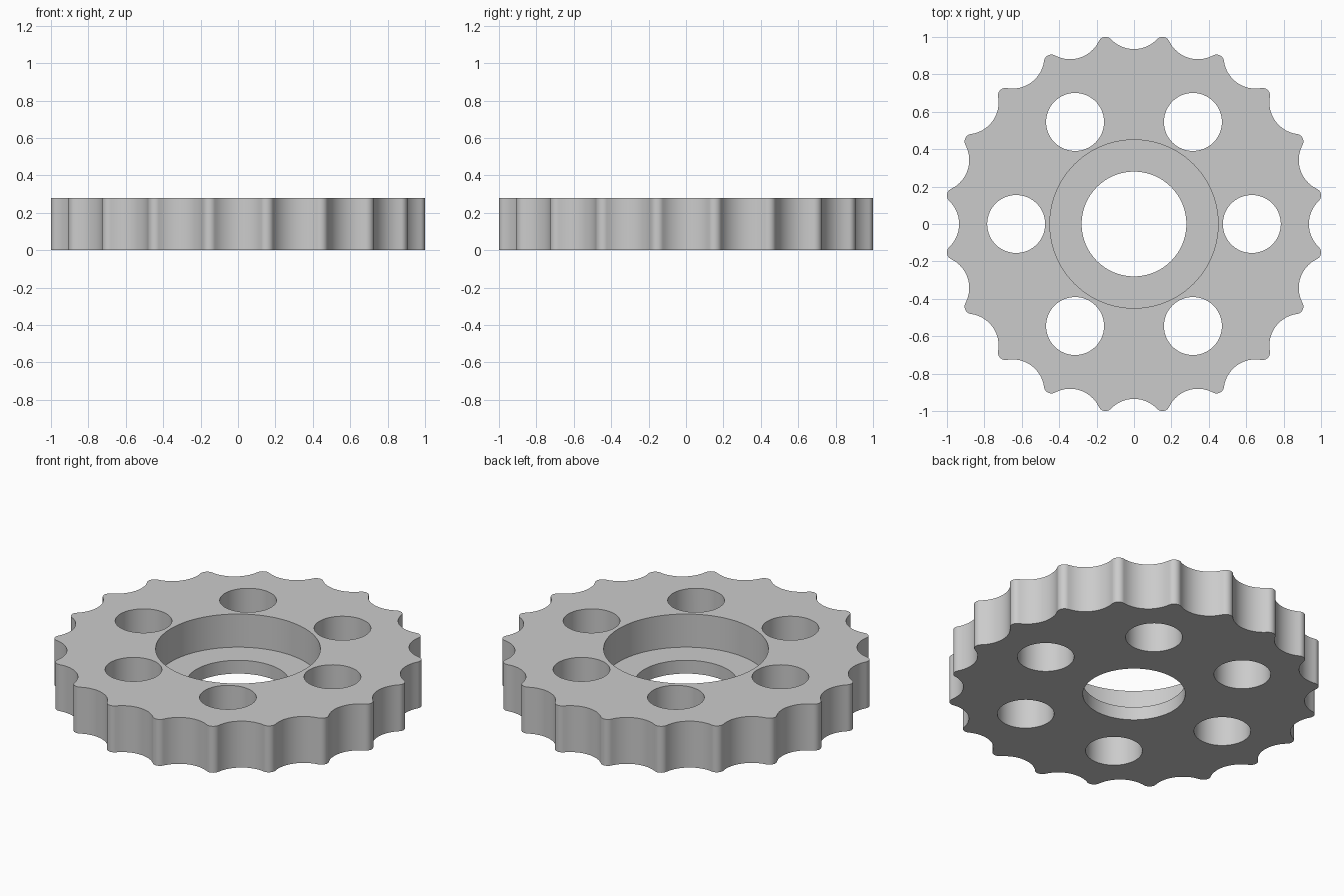
import bpy
import bmesh
from math import pi, sin, cos, atan2

if "Cube" in bpy.data.objects:
    bpy.data.objects.remove(bpy.data.objects["Cube"], do_unlink=True)

TEETH = 20
HEIGHT = 0.28
TIP_CENTRE, TIP_R = 0.972, 0.04         # rounded tooth tips
VALLEY_FLOOR = 0.935                    # hollows between the teeth
STEP = 2 * pi / TEETH
HALF = STEP / 2

# Hollow radius that makes each hollow run tangent into the tips
tip_x, tip_y = TIP_CENTRE * cos(HALF), TIP_CENTRE * sin(HALF)
gap = tip_x - VALLEY_FLOOR
VALLEY_R = (gap**2 + tip_y**2 - TIP_R**2) / (2 * (gap + TIP_R))
valley_x = VALLEY_FLOOR + VALLEY_R
contact = atan2(tip_y, valley_x - tip_x)

steel = bpy.data.materials.new("light grey metal")
steel.use_nodes = True
colour = (0.6, 0.6, 0.6, 1)
steel.diffuse_color = colour
steel.node_tree.nodes["Principled BSDF"].inputs["Base Color"].default_value = colour


def turn(x, y, a):
    return x * cos(a) - y * sin(a), x * sin(a) + y * cos(a)


def prism(name, points, bottom, top):
    """Extrude a closed outline straight up."""
    bm = bmesh.new()
    face = bm.faces.new([bm.verts.new((x, y, bottom)) for x, y in points])
    new = bmesh.ops.extrude_face_region(bm, geom=[face])["geom"]
    verts = [g for g in new if isinstance(g, bmesh.types.BMVert)]
    bmesh.ops.translate(bm, verts=verts, vec=(0, 0, top - bottom))
    bmesh.ops.recalc_face_normals(bm, faces=bm.faces)
    mesh = bpy.data.meshes.new(name)
    bm.to_mesh(mesh)
    bm.free()
    mesh.materials.append(steel)
    obj = bpy.data.objects.new(name, mesh)
    bpy.context.collection.objects.link(obj)
    return obj


def circle(radius, cx=0, cy=0, n=96):
    return [(cx + radius * cos(2 * pi * i / n), cy + radius * sin(2 * pi * i / n))
            for i in range(n)]


# Toothed outline: one hollow and one tip, repeated around
outline = []
for k in range(TEETH):
    for i in range(17):
        a = contact * (i / 8 - 1)
        outline.append(turn(valley_x - VALLEY_R * cos(a), VALLEY_R * sin(a), k * STEP))
    sweep = contact + HALF
    for i in range(1, 12):
        a = sweep * (i / 6 - 1)
        outline.append(turn(TIP_CENTRE + TIP_R * cos(a), TIP_R * sin(a), k * STEP + HALF))
wheel = prism("toothed_wheel", outline, 0, HEIGHT)

# Centre bore, bearing recess and ring of lightening holes
cutters = [prism("bore_cutter", circle(0.28), -0.1, 0.4),
           prism("recess_cutter", circle(0.45), 0.08, 0.4)]
for k in range(6):
    cx, cy = turn(0.63, 0, k * pi / 3)
    cutters.append(prism("hole_cutter", circle(0.155, cx, cy, 64), -0.1, 0.4))

bpy.ops.object.select_all(action="DESELECT")
wheel.select_set(True)
bpy.context.view_layer.objects.active = wheel
for cutter in cutters:
    cutter.hide_render = True
    mod = wheel.modifiers.new("cut", "BOOLEAN")
    mod.operation = "DIFFERENCE"
    mod.solver = "EXACT"
    mod.object = cutter
    bpy.ops.object.modifier_apply(modifier=mod.name)
    bpy.data.objects.remove(cutter, do_unlink=True)

bpy.ops.object.shade_smooth_by_angle(angle=pi / 6)
